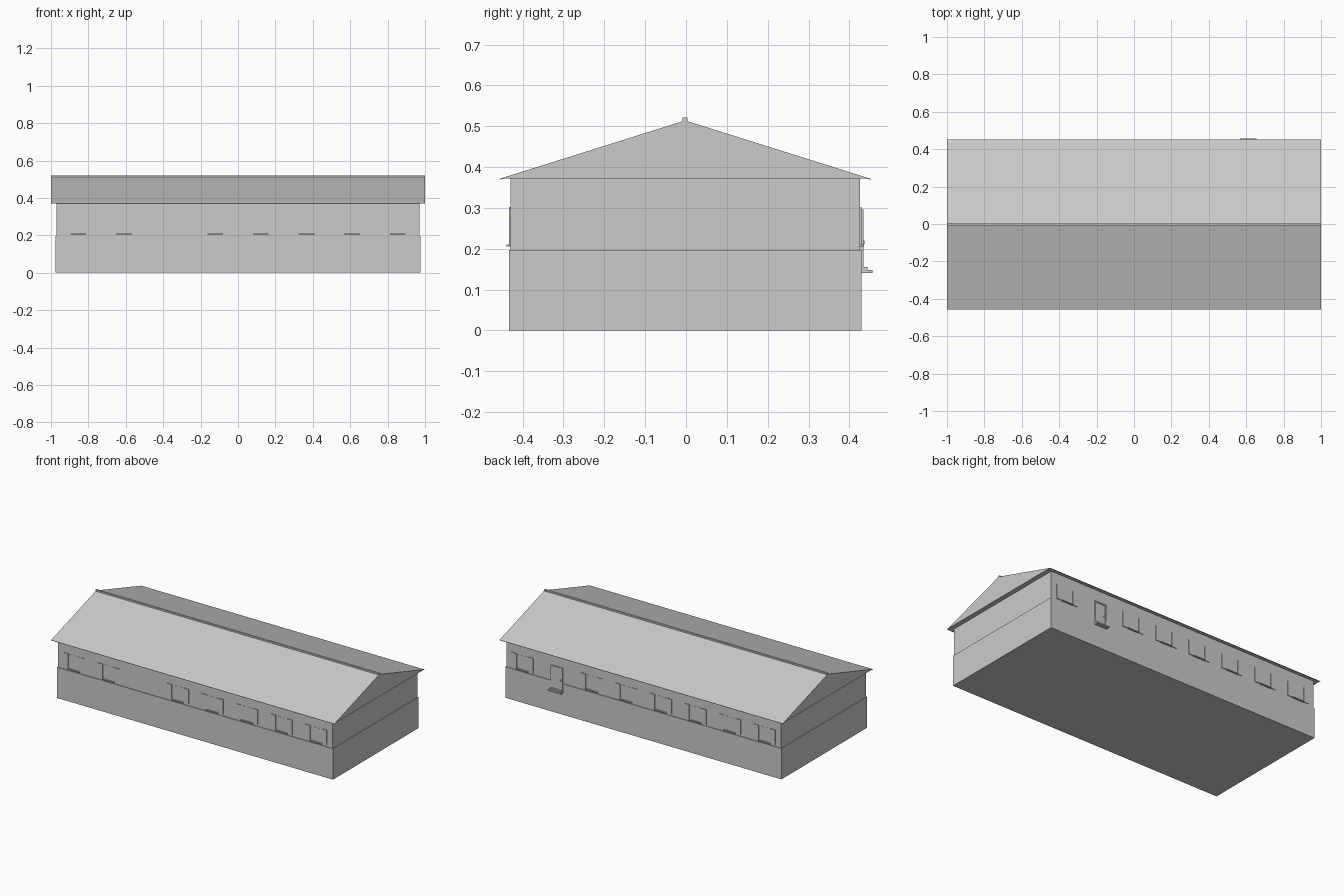
import bpy, bmesh

cube = bpy.data.objects.get("Cube")
if cube:
    bpy.data.objects.remove(cube)

GREY = (0.6, 0.6, 0.6, 1)
grey = bpy.data.materials.new("plain grey")
grey.use_nodes = True
grey.diffuse_color = GREY
grey.node_tree.nodes["Principled BSDF"].inputs["Base Color"].default_value = GREY


def prism(name, profile, x0, x1):
    """Extrude a (y, z) profile along x."""
    bm = bmesh.new()
    face = bm.faces.new([bm.verts.new((x0, y, z)) for y, z in profile])
    new = bmesh.ops.extrude_face_region(bm, geom=[face])["geom"]
    moved = [v for v in new if isinstance(v, bmesh.types.BMVert)]
    bmesh.ops.translate(bm, verts=moved, vec=(x1 - x0, 0, 0))
    bmesh.ops.recalc_face_normals(bm, faces=bm.faces)
    mesh = bpy.data.meshes.new(name)
    bm.to_mesh(mesh)
    bm.free()
    mesh.materials.append(grey)
    obj = bpy.data.objects.new(name, mesh)
    bpy.context.collection.objects.link(obj)
    return obj


def box(name, x, y, z):
    return prism(name, [(y[0], z[0]), (y[1], z[0]), (y[1], z[1]), (y[0], z[1])], *x)


# Walls: the base stands slightly proud of the upper storey
MID = -0.002
FRONT, BACK = -0.43, 0.426
box("base_wall", (-0.975, 0.975), (-0.434, 0.43), (0, 0.197))
box("upper_wall", (-0.97, 0.97), (FRONT, BACK), (0.197, 0.372))

# Gabled roof with thin eaves and a ridge cap
prism("roof", [(MID - 0.455, 0.369), (MID - 0.44, 0.372), (MID + 0.44, 0.372),
               (MID + 0.455, 0.369), (MID + 0.455, 0.371), (MID, 0.514),
               (MID - 0.455, 0.371)], -1, 1)
box("ridge_cap", (-1, 1), (MID - 0.006, MID + 0.006), (0.506, 0.521))


def on_wall(name, side, x, half, depth, z):
    """Box standing off the front (-1) or back (1) wall."""
    wall = FRONT if side < 0 else BACK
    y = sorted((wall - side * 0.002, wall + side * depth))
    return box(name, (x - half, x + half), y, z)


def window(side, x):
    tag = "front" if side < 0 else "back"
    on_wall(tag + "_window_pane", side, x, 0.041, 0.001, (0.21, 0.3))
    on_wall(tag + "_window_sill", side, x, 0.042, 0.01, (0.205, 0.21))
    for s in (-1, 1):
        on_wall(tag + "_shutter", side, x + s * 0.059, 0.017, 0.004, (0.208, 0.302))


# Eight evenly spaced bays per side; one front bay is blank, one back bay has the door
bays = [(i - 3.5) * 0.244 for i in range(8)]
for i, x in enumerate(bays):
    if i != 2:
        window(-1, x)
    if i != 6:
        window(1, x)

# Door with frame, handle and two steps
door_x = bays[6]
on_wall("door_leaf", 1, door_x, 0.034, 0.005, (0.155, 0.29))
for s in (-1, 1):
    on_wall("door_jamb", 1, door_x + s * 0.037, 0.004, 0.009, (0.155, 0.296))
on_wall("door_lintel", 1, door_x, 0.041, 0.009, (0.288, 0.296))
on_wall("door_handle", 1, door_x - 0.027, 0.003, 0.011, (0.21, 0.22))
on_wall("upper_step", 1, door_x, 0.041, 0.018, (0.148, 0.155))
on_wall("lower_step", 1, door_x, 0.044, 0.031, (0.14, 0.148))
